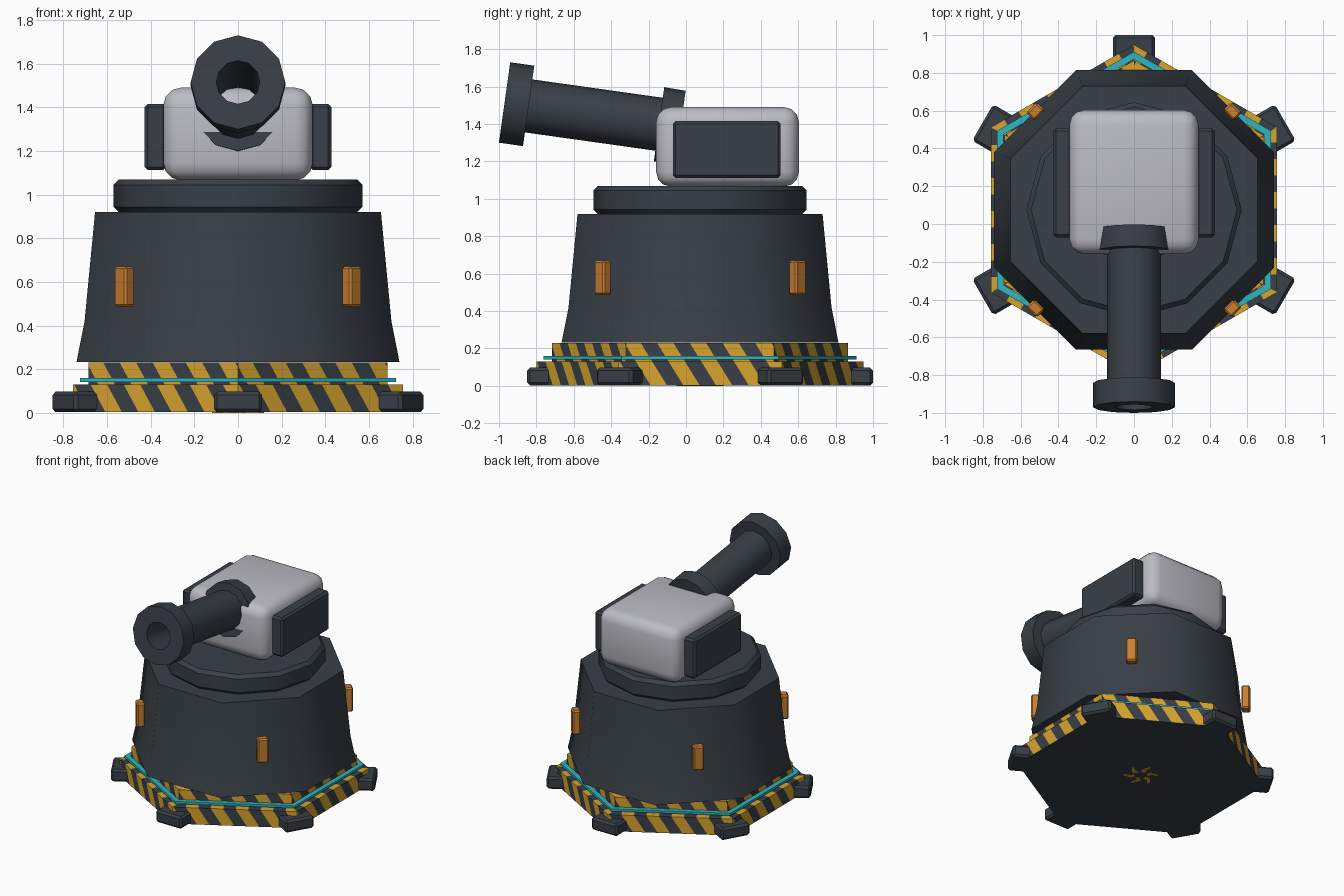
import bpy, bmesh, math
from mathutils import Matrix, Vector

if "Cube" in bpy.data.objects:
    bpy.data.objects.remove(bpy.data.objects["Cube"])

CY = 0.075  # y of the turret axis


def material(name, rgb):
    m = bpy.data.materials.new(name)
    m.diffuse_color = (*rgb, 1)
    m.use_nodes = True
    m.node_tree.nodes["Principled BSDF"].inputs["Base Color"].default_value = m.diffuse_color
    return m


DARK = material("dark slate", (0.040, 0.050, 0.062))
GREY = material("light grey", (0.50, 0.50, 0.55))
YELLOW = material("hazard yellow", (0.68, 0.37, 0.028))
ORANGE = material("amber", (0.58, 0.21, 0.03))
TEAL = material("teal", (0.03, 0.46, 0.52))


def finish(name, bm, mats, loc=(0, 0, 0), rot=(0, 0, 0), smooth=None):
    bmesh.ops.recalc_face_normals(bm, faces=bm.faces)
    mesh = bpy.data.meshes.new(name)
    bm.to_mesh(mesh)
    bm.free()
    for m in mats:
        mesh.materials.append(m)
    ob = bpy.data.objects.new(name, mesh)
    bpy.context.collection.objects.link(ob)
    ob.location, ob.rotation_euler = loc, rot
    if smooth:
        bpy.ops.object.select_all(action='DESELECT')
        ob.select_set(True)
        bpy.context.view_layer.objects.active = ob
        bpy.ops.object.shade_smooth_by_angle(angle=math.radians(smooth))
    return ob


def lathe(name, profile, sides, mat, phase=0.0, closed=False, **kw):
    """Sweep (radius, height) points round z; capped, or closed into a tube."""
    bm = bmesh.new()
    rings = []
    for r, z in profile:
        angles = [phase + 2 * math.pi * i / sides for i in range(sides)]
        rings.append([bm.verts.new((r * math.cos(a), r * math.sin(a), z)) for a in angles])
    pairs = list(zip(rings, rings[1:]))
    if closed:
        pairs.append((rings[-1], rings[0]))
    else:
        bm.faces.new(rings[0])
        bm.faces.new(rings[-1])
    for a, b in pairs:
        for i in range(sides):
            j = (i + 1) % sides
            bm.faces.new((a[i], a[j], b[j], b[i]))
    return finish(name, bm, [mat], **kw)


def box(name, size, mat, bevel, segments=1, **kw):
    bm = bmesh.new()
    bmesh.ops.create_cube(bm, size=1)
    bmesh.ops.scale(bm, vec=size, verts=bm.verts)
    bmesh.ops.bevel(bm, geom=bm.edges[:], offset=bevel, segments=segments,
                    profile=0.5, affect='EDGES')
    return finish(name, bm, [mat], **kw)


# Hexagonal striped base: one sixth cut by slanted planes, then repeated
T30 = math.tan(math.pi / 6)
C30 = math.cos(math.pi / 6)
steps = [(0.757, 0.004), (0.757, 0.13), (0.685, 0.13), (0.685, 0.23), (0.5, 0.23)]
half_pitch, slant = 0.0874, 0.62
bm = bmesh.new()
rows = [[bm.verts.new((a, s * a * T30, z)) for s in (-1, 1)] for a, z in steps]
for lo, hi in zip(rows, rows[1:]):
    bm.faces.new((lo[0], lo[1], hi[1], hi[0]))
for j in range(-7, 9):
    bmesh.ops.bisect_plane(bm, geom=bm.verts[:] + bm.edges[:] + bm.faces[:],
                           plane_co=(0, j * half_pitch, 0), plane_no=(0, 1, slant))
for f in bm.faces:
    c = f.calc_center_median()
    f.material_index = math.floor((c.y + slant * c.z) / half_pitch) % 2
sector = bm.verts[:] + bm.edges[:] + bm.faces[:]
for k in range(1, 6):
    copy = bmesh.ops.duplicate(bm, geom=sector)["geom"]
    bmesh.ops.rotate(bm, matrix=Matrix.Rotation(k * math.pi / 3, 3, 'Z'),
                     verts=[v for v in copy if isinstance(v, bmesh.types.BMVert)])
bmesh.ops.remove_doubles(bm, verts=bm.verts, dist=1e-5)
finish("striped_base", bm, [DARK, YELLOW], loc=(0, CY, 0))

# Underside plate with a small pinwheel mark
lathe("base_underside", [(0.757 / C30, 0.003), (0.757 / C30, 0.006)], 6, DARK,
      phase=math.pi / 6, loc=(0, CY, 0))
bm = bmesh.new()
for k in range(6):
    turn = Matrix.Rotation(k * math.pi / 3, 3, 'Z')
    blade = [(0.04, 0.0), (0.075, -0.01), (0.12, 0.045), (0.10, 0.05), (0.07, 0.02), (0.045, 0.03)]
    bm.faces.new([bm.verts.new(turn @ Vector((x, y, 0))) for x, y in blade])
top = bmesh.ops.extrude_face_region(bm, geom=bm.faces[:])["geom"]
bmesh.ops.translate(bm, vec=(0, 0, 0.004),
                    verts=[v for v in top if isinstance(v, bmesh.types.BMVert)])
finish("underside_pinwheel", bm, [YELLOW], loc=(0, CY, 0))

# Glowing trim around the base step
lathe("teal_trim", [(0.725 / C30, 0.141), (0.725 / C30, 0.159),
                    (0.69 / C30, 0.159), (0.69 / C30, 0.141)],
      6, TEAL, phase=math.pi / 6, closed=True, loc=(0, CY, 0))

# Feet at the hexagon corners
for k in range(6):
    a = math.pi / 6 + k * math.pi / 3
    box(f"foot_{k + 1}", (0.25, 0.222, 0.094), DARK, 0.015,
        loc=(0.80 * math.cos(a), CY + 0.80 * math.sin(a), 0.05), rot=(0, 0, a))

# Octagonal tapered body
C22 = math.cos(math.pi / 8)
lathe("body", [(0.74 / C22, 0.233), (0.703 / C22, 0.42), (0.655 / C22, 0.92)],
      8, DARK, phase=math.pi / 8, loc=(0, CY, 0), smooth=50)

# Amber lamps on the diagonal faces
for k in range(4):
    a = math.pi / 4 + k * math.pi / 2
    box(f"lamp_{k + 1}", (0.06, 0.078, 0.185), ORANGE, 0.01,
        loc=(0.737 * math.cos(a), CY + 0.737 * math.sin(a), 0.578), rot=(0, 0, a))

# Turntable ring
lathe("turntable", [(0.545, 0.918), (0.57, 0.943), (0.57, 1.045), (0.545, 1.07)],
      12, DARK, loc=(0, CY, 0), smooth=35)

# Rounded head with side panels
box("head", (0.684, 0.764, 0.425), GREY, 0.08, segments=3,
    loc=(0, 0.222, 1.278), smooth=40)
for side, s in (("left", -1), ("right", 1)):
    box(f"{side}_side_panel", (0.10, 0.577, 0.303), DARK, 0.015,
        loc=(s * 0.378, 0.218, 1.264))

# Hollow barrel, tilted up, with muzzle and rear collar
aim = dict(loc=(0, -0.97, 1.515), rot=(math.radians(-98), 0, 0), smooth=35)
lathe("muzzle", [(0.10, 0.0), (0.217, 0.0), (0.217, 0.13), (0.10, 0.13)],
      12, DARK, closed=True, **aim)
lathe("barrel", [(0.10, 0.12), (0.143, 0.12), (0.143, 0.86), (0.10, 0.86)],
      12, DARK, closed=True, **aim)
lathe("barrel_collar", [(0.10, 0.834), (0.20, 0.834), (0.197, 0.95), (0.10, 0.95)],
      12, DARK, closed=True, **aim)
